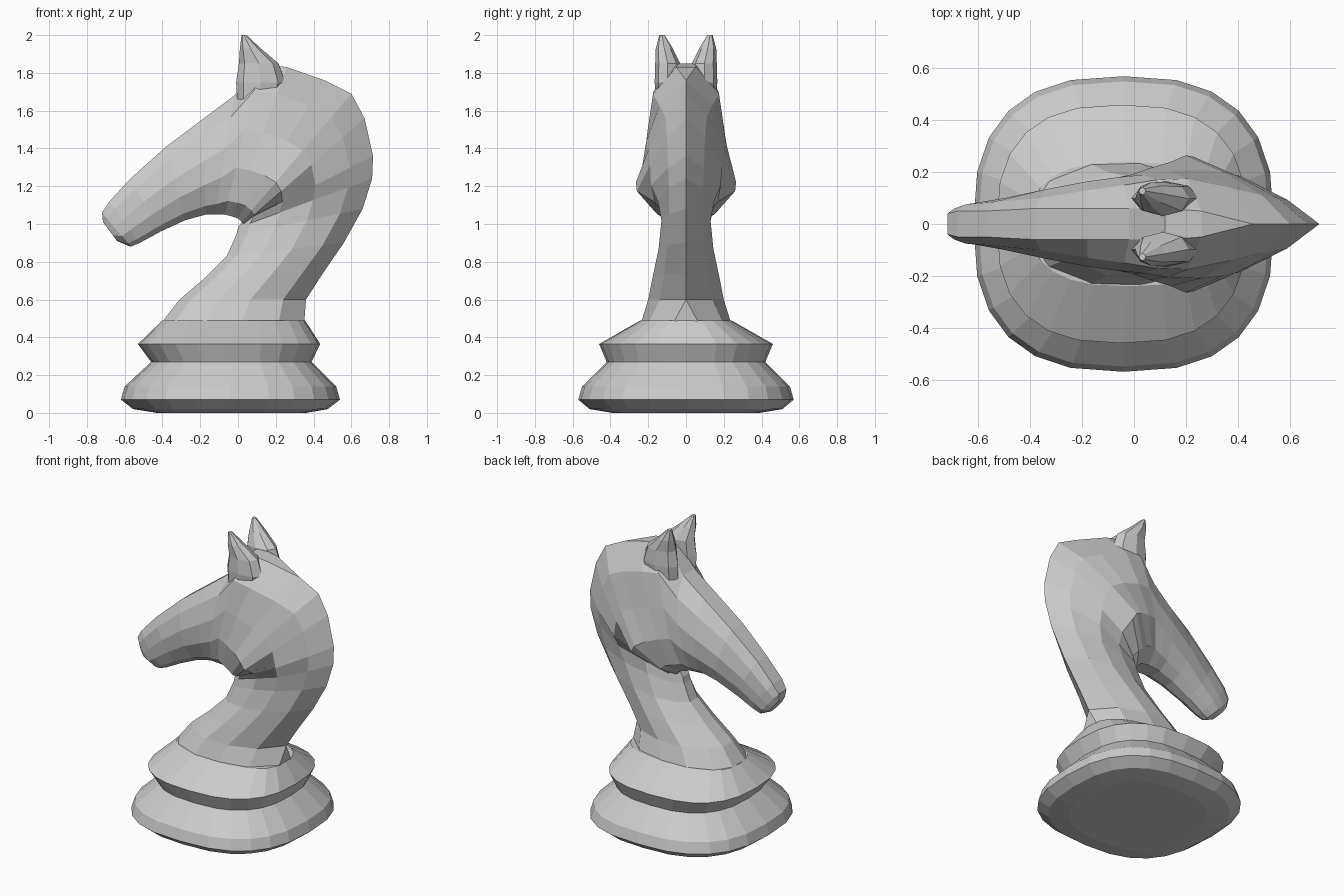
import bpy, bmesh, math


def loft(name, rings):
    """Skin a list of equal-length closed rings and cap both ends."""
    bm = bmesh.new()
    loops = [[bm.verts.new(p) for p in ring] for ring in rings]
    for a, b in zip(loops, loops[1:]):
        n = len(a)
        for i in range(n):
            j = (i + 1) % n
            bm.faces.new((a[i], a[j], b[j], b[i]))
    bm.faces.new(loops[0])
    bm.faces.new(loops[-1])
    bmesh.ops.remove_doubles(bm, verts=bm.verts, dist=0.0005)
    bmesh.ops.recalc_face_normals(bm, faces=bm.faces)
    me = bpy.data.meshes.new(name)
    bm.to_mesh(me)
    bm.free()
    ob = bpy.data.objects.new(name, me)
    bpy.context.collection.objects.link(ob)
    return ob


def oval(cx, cy, z, rx, ry, sides, power):
    """Superellipse ring; power 2 is an ellipse, higher is squarer."""
    pts = []
    for i in range(sides):
        a = 2 * math.pi * i / sides
        c, s = math.cos(a), math.sin(a)
        pts.append((cx + rx * math.copysign(abs(c) ** (2 / power), c),
                    cy + ry * math.copysign(abs(s) ** (2 / power), s), z))
    return pts


def section(x0, z0, x1, z1, w1, w2, w3, w4, w5):
    """Symmetric ring from the throat point to the crest point."""
    half = list(zip((0, 0.09, 0.31, 0.56, 0.82, 1), (w1 * 0.4, w1, w2, w3, w4, w5)))
    pts = [(x0 + (x1 - x0) * t, w, z0 + (z1 - z0) * t) for t, w in half]
    return pts + [(x, -y, z) for x, y, z in reversed(pts)]


# Stepped base: left x, right x, half depth, height
base_profile = [
    (-0.43, 0.36, 0.39, 0.0), (-0.555, 0.475, 0.51, 0.02),
    (-0.62, 0.54, 0.57, 0.07), (-0.60, 0.52, 0.55, 0.14),
    (-0.46, 0.39, 0.42, 0.27), (-0.53, 0.435, 0.46, 0.365), (-0.40, 0.355, 0.24, 0.49)]
loft("base", [oval((l + r) / 2, 0, z, (r - l) / 2, d, 24, 2.6)
              for l, r, d, z in base_profile])

# Neck: throat x z, crest x z, five half widths
neck = [
    (-0.41, 0.47, 0.35, 0.47, 0.17, 0.235, 0.24, 0.20, 0.07),
    (-0.31, 0.60, 0.36, 0.60, 0.13, 0.20, 0.20, 0.14, 0),
    (-0.18, 0.71, 0.45, 0.74, 0.115, 0.175, 0.175, 0.115, 0),
    (-0.06, 0.83, 0.56, 0.90, 0.10, 0.145, 0.145, 0.10, 0),
    (-0.01, 0.94, 0.66, 1.08, 0.09, 0.125, 0.13, 0.09, 0),
    (0.00, 0.98, 0.71, 1.24, 0.085, 0.12, 0.15, 0.09, 0),
    (0.02, 1.01, 0.715, 1.36, 0.09, 0.17, 0.185, 0.095, 0)]
# Head, from the jaw edge to the muzzle
head = [
    (0.03, 1.00, 0.67, 1.56, 0.15, 0.26, 0.19, 0.10, 0),
    (0.02, 1.01, 0.60, 1.69, 0.17, 0.265, 0.20, 0.11, 0),
    (0.00, 1.03, 0.46, 1.76, 0.17, 0.24, 0.21, 0.14, 0),
    (-0.03, 1.04, 0.26, 1.83, 0.16, 0.215, 0.205, 0.175, 0.05),
    (-0.07, 1.05, 0.12, 1.85, 0.14, 0.19, 0.19, 0.17, 0.06),
    (-0.12, 1.05, -0.02, 1.68, 0.125, 0.175, 0.18, 0.15, 0.06),
    (-0.17, 1.05, -0.18, 1.56, 0.11, 0.16, 0.165, 0.13, 0.06),
    (-0.28, 1.02, -0.38, 1.41, 0.09, 0.13, 0.135, 0.10, 0.06),
    (-0.41, 0.96, -0.57, 1.24, 0.07, 0.095, 0.10, 0.085, 0.05),
    (-0.52, 0.90, -0.68, 1.12, 0.055, 0.08, 0.08, 0.075, 0.05),
    (-0.57, 0.88, -0.72, 1.06, 0.045, 0.07, 0.07, 0.06, 0.04),
    (-0.64, 0.91, -0.715, 1.01, 0.03, 0.05, 0.05, 0.04, 0.03)]
loft("neck_and_head", [section(*row) for row in neck + head])

# Ears: centre x y, height, radii; mirrored to the other side
ear_rings = [
    (0.10, 0.09, 1.58, 0.10, 0.06), (0.12, 0.10, 1.75, 0.13, 0.066),
    (0.11, 0.097, 1.85, 0.105, 0.066), (0.065, 0.115, 1.93, 0.055, 0.045),
    (0.032, 0.127, 2.0, 0.013, 0.014)]
ears = loft("ears", [oval(*row, 8, 2) for row in ear_rings])
mirror = ears.modifiers.new("mirror", 'MIRROR')
mirror.use_axis = (False, True, False)
